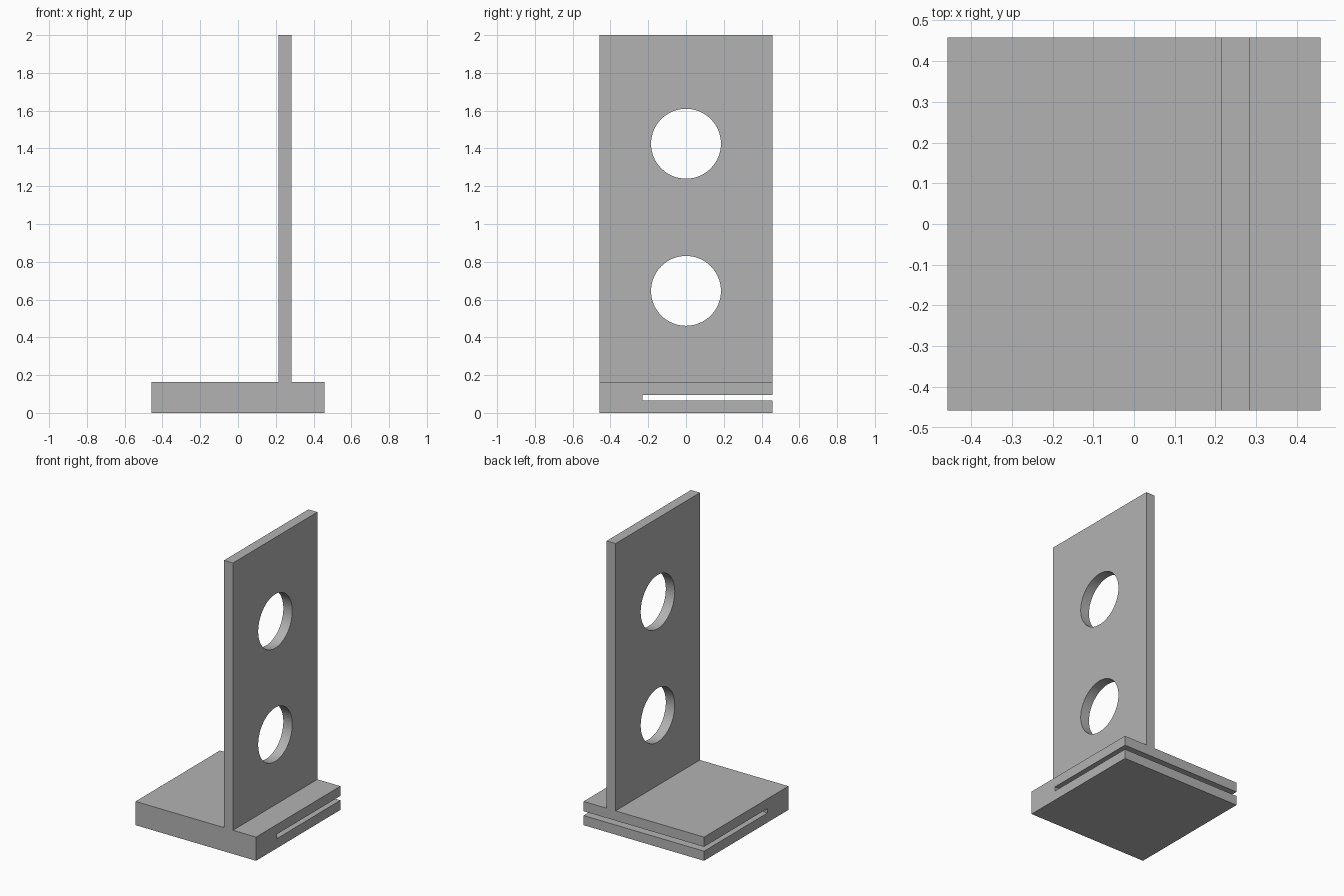
import bpy
import bmesh
import math

if "Cube" in bpy.data.objects:
    bpy.data.objects.remove(bpy.data.objects["Cube"])

HALF = 0.458                     # half width of the square base
BASE_TOP = 0.163
WALL_X0, WALL_X1 = 0.215, 0.283  # thickness of the upright plate
HOLE_RADIUS = 0.185

grey = bpy.data.materials.new("plain grey")
grey.diffuse_color = (0.45, 0.45, 0.45, 1.0)
grey.use_nodes = True
grey.node_tree.nodes["Principled BSDF"].inputs["Base Color"].default_value = grey.diffuse_color


def extruded_profile(name, points, y0, y1):
    """Solid made by sweeping an x-z outline along y."""
    bm = bmesh.new()
    face = bm.faces.new([bm.verts.new((x, y0, z)) for x, z in points])
    swept = bmesh.ops.extrude_face_region(bm, geom=[face])
    moved = [g for g in swept["geom"] if isinstance(g, bmesh.types.BMVert)]
    bmesh.ops.translate(bm, verts=moved, vec=(0, y1 - y0, 0))
    bmesh.ops.recalc_face_normals(bm, faces=bm.faces)
    mesh = bpy.data.meshes.new(name)
    bm.to_mesh(mesh)
    bm.free()
    mesh.materials.append(grey)
    obj = bpy.data.objects.new(name, mesh)
    bpy.context.collection.objects.link(obj)
    return obj


def cut(target, cutter):
    """Subtract a cutter, apply the result and remove the cutter."""
    cutter.hide_render = True
    mod = target.modifiers.new("cut", 'BOOLEAN')
    mod.operation = 'DIFFERENCE'
    mod.solver = 'EXACT'
    mod.object = cutter
    bpy.ops.object.select_all(action='DESELECT')
    bpy.context.view_layer.objects.active = target
    target.select_set(True)
    bpy.ops.object.modifier_apply(modifier=mod.name)
    bpy.data.objects.remove(cutter)


# Base and upright plate as one inverted T section
bracket = extruded_profile("slotted_base_and_upright", [
    (-HALF, 0), (HALF, 0), (HALF, BASE_TOP), (WALL_X1, BASE_TOP),
    (WALL_X1, 2), (WALL_X0, 2), (WALL_X0, BASE_TOP), (-HALF, BASE_TOP)],
    -HALF, HALF)

# Narrow slot through the base, open at the back
slot = extruded_profile("slot_cutter", [
    (-0.6, 0.066), (0.6, 0.066), (0.6, 0.096), (-0.6, 0.096)], -0.23, 0.6)
cut(bracket, slot)

# Two round holes through the upright
for z in (0.646, 1.425):
    bpy.ops.mesh.primitive_cylinder_add(
        vertices=64, radius=HOLE_RADIUS, depth=0.3,
        location=((WALL_X0 + WALL_X1) / 2, 0, z), rotation=(0, math.pi / 2, 0))
    hole = bpy.context.object
    hole.name = "hole_cutter"
    hole.data.materials.append(grey)
    cut(bracket, hole)

# Smooth hole walls, crisp edges elsewhere
bpy.ops.object.shade_smooth_by_angle(angle=math.radians(30))
